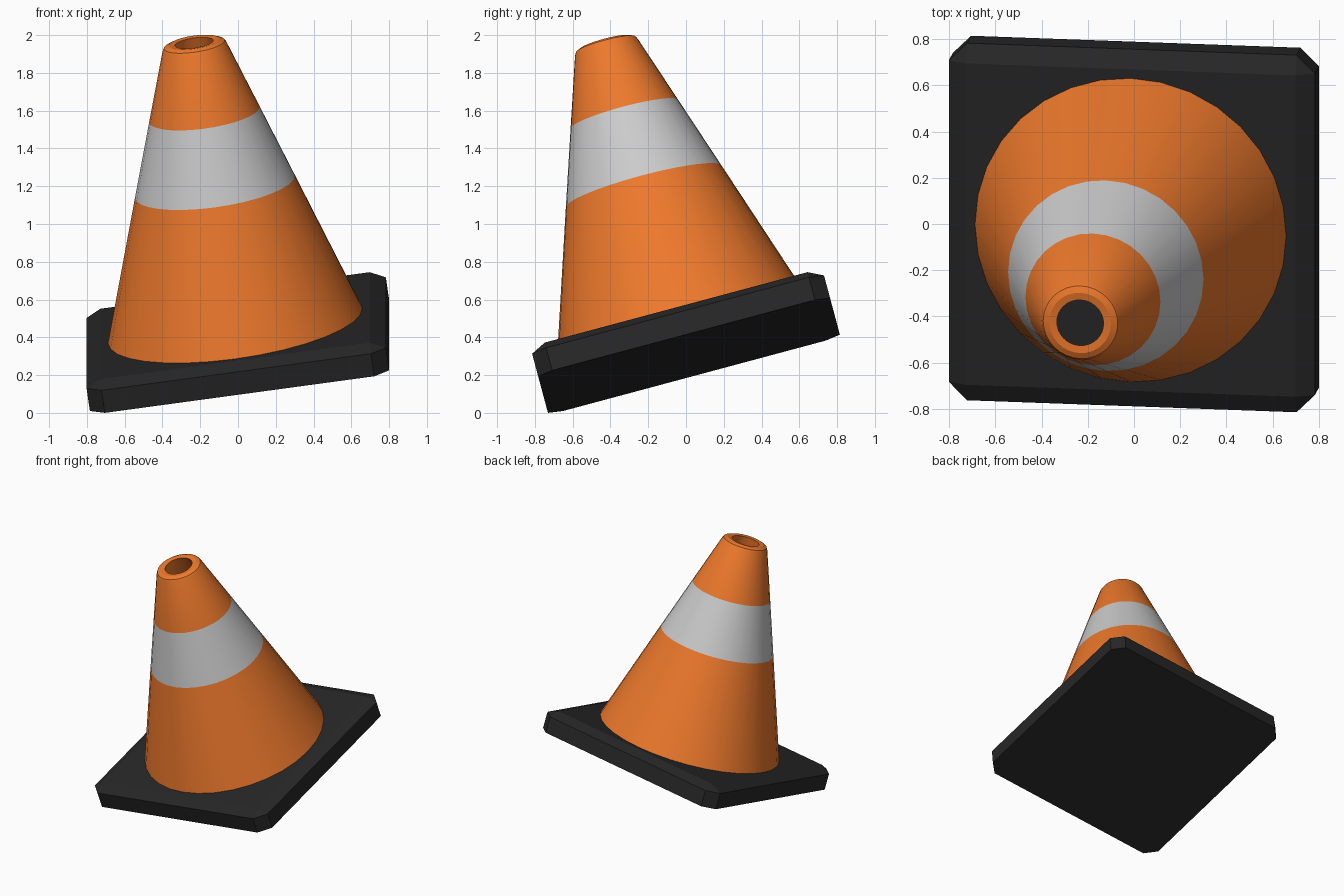
import bpy, bmesh
from math import cos, sin, pi, radians
from mathutils import Matrix

if "Cube" in bpy.data.objects:
    bpy.data.objects.remove(bpy.data.objects["Cube"])

# Shared pose: the whole cone leans to the left and to the front
POSE = (Matrix.Translation((0.008, 0.016, 0.304))
        @ Matrix.Rotation(radians(15), 4, 'X')
        @ Matrix.Rotation(radians(-8), 4, 'Y'))
SIDES = 32


def material(name, color):
    m = bpy.data.materials.new(name)
    m.diffuse_color = (*color, 1)
    m.use_nodes = True
    m.node_tree.nodes["Principled BSDF"].inputs["Base Color"].default_value = m.diffuse_color
    return m


def add_object(name, bm, mats):
    bmesh.ops.recalc_face_normals(bm, faces=bm.faces)
    mesh = bpy.data.meshes.new(name)
    bm.to_mesh(mesh)
    bm.free()
    ob = bpy.data.objects.new(name, mesh)
    for m in mats:
        mesh.materials.append(m)
    bpy.context.collection.objects.link(ob)
    ob.matrix_world = POSE
    return ob


orange = material("orange", (0.85, 0.19, 0.025))
white = material("white", (0.8, 0.8, 0.8))
black = material("black", (0.02, 0.02, 0.02))

# Base plate: chamfered corners and top edges, flat underside
bm = bmesh.new()
bmesh.ops.create_cube(bm, size=1, matrix=Matrix.Translation((0, 0, 0.165))
                      @ Matrix.Diagonal((1.6, 1.6, 0.33, 1)))
edges = [e for e in bm.edges if max(v.co.z for v in e.verts) > 0.1]
bmesh.ops.bevel(bm, geom=edges, offset=0.08, segments=1, affect='EDGES')
bmesh.ops.scale(bm, vec=(1, 1, 0.5), verts=bm.verts)
add_object("base_plate", bm, [black])

# Hollow cone: closed wall profile (radius, height) turned around the axis
profile = [(0.688, 0.14), (0.427, 0.935), (0.295, 1.335), (0.172, 1.706),
           (0.163, 1.722), (0.135, 1.734), (0.102, 1.73), (0.62, 0.14)]
BAND = 1  # profile segment that carries the reflective stripe
bm = bmesh.new()
rings = [[bm.verts.new((r * cos(2 * pi * i / SIDES), r * sin(2 * pi * i / SIDES), z))
          for i in range(SIDES)] for r, z in profile]
for k, ring in enumerate(rings):
    nxt = rings[(k + 1) % len(rings)]
    for i in range(SIDES):
        j = (i + 1) % SIDES
        f = bm.faces.new((ring[i], ring[j], nxt[j], nxt[i]))
        f.material_index = 1 if k == BAND else 0
cone = add_object("cone_body", bm, [orange, white])

# Smooth round wall, crisp rim edges
bpy.ops.object.select_all(action='DESELECT')
cone.select_set(True)
bpy.context.view_layer.objects.active = cone
bpy.ops.object.shade_smooth_by_angle(angle=radians(30))
